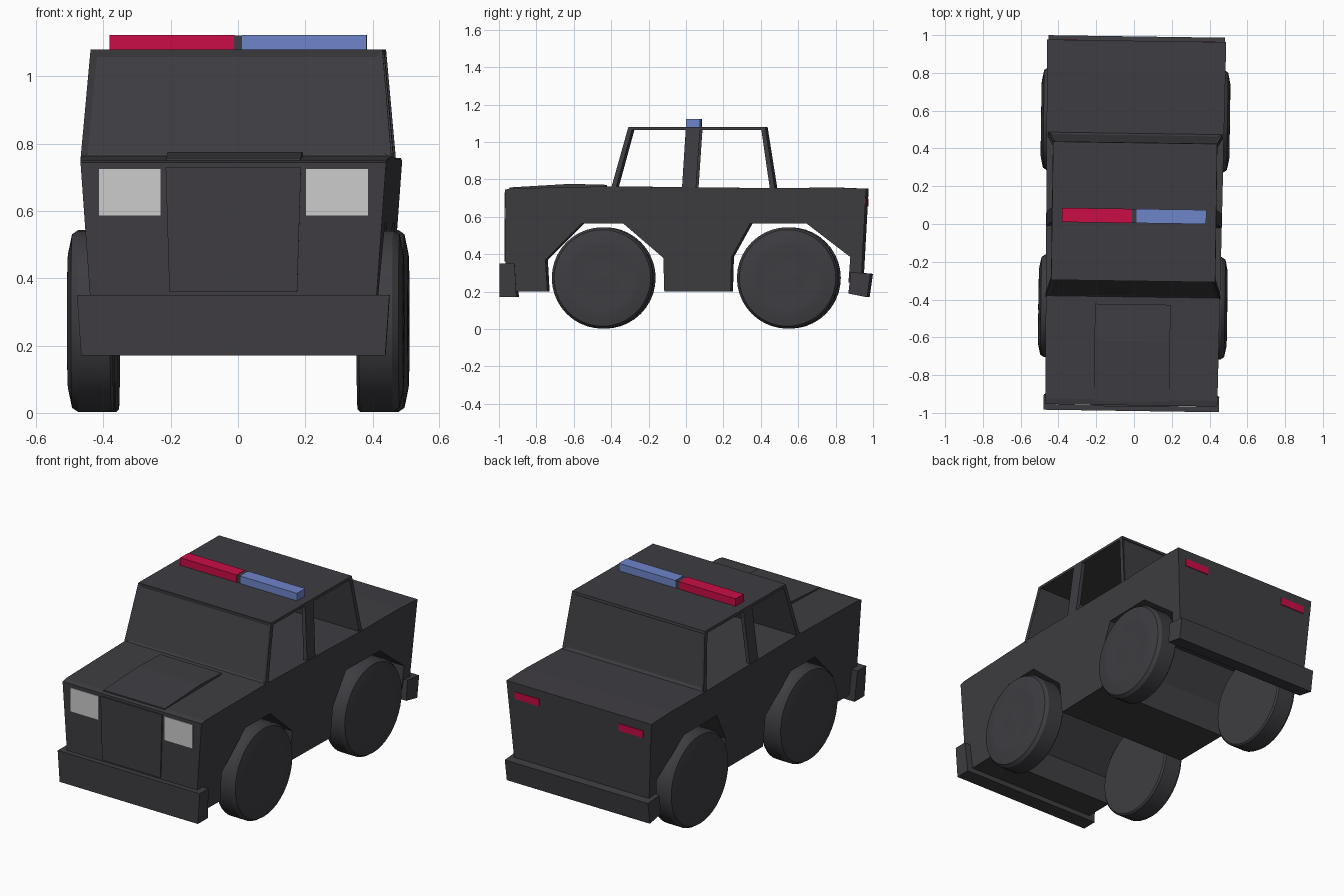
import bpy, bmesh, math
from mathutils import Matrix, Vector

if "Cube" in bpy.data.objects:
    bpy.data.objects.remove(bpy.data.objects["Cube"])

YAW = Matrix.Rotation(-0.0145, 4, 'Z')   # the whole car sits slightly turned


def material(name, rgb):
    m = bpy.data.materials.new(name)
    m.diffuse_color = (*rgb, 1)
    m.use_nodes = True
    m.node_tree.nodes["Principled BSDF"].inputs["Base Color"].default_value = m.diffuse_color
    return m


DARK = material("dark_grey", (0.048, 0.046, 0.053))
RED = material("red", (0.59, 0.004, 0.062))
BLUE = material("blue", (0.155, 0.235, 0.59))
LAMP = material("light_grey", (0.6, 0.6, 0.6))


def finish(bm, name, mat):
    bmesh.ops.recalc_face_normals(bm, faces=bm.faces)
    bm.transform(YAW)
    mesh = bpy.data.meshes.new(name)
    bm.to_mesh(mesh)
    bm.free()
    mesh.materials.append(mat)
    ob = bpy.data.objects.new(name, mesh)
    bpy.context.collection.objects.link(ob)
    return ob


def prism(name, profile, x0, x1, mat=DARK, width=None, inset_dir=None):
    """Extrude a (y, z) profile along x; width(y, z) scales x to taper the sides."""
    bm = bmesh.new()
    ends = []
    for x in (x0, x1):
        ends.append([bm.verts.new((x * (width(y, z) if width else 1), y, z))
                     for y, z in profile])
        bm.faces.new(ends[-1])
    n = len(profile)
    for i in range(n):
        j = (i + 1) % n
        bm.faces.new((ends[0][i], ends[0][j], ends[1][j], ends[1][i]))
    if inset_dir:   # recessed glass pane
        bmesh.ops.recalc_face_normals(bm, faces=bm.faces)
        pane = [f for f in bm.faces
                if f.normal.y * inset_dir > 0.7 and f.calc_area() > 0.1]
        bmesh.ops.inset_individual(bm, faces=pane, thickness=0.028, depth=-0.009)
    return finish(bm, name, mat)


def box(y0, y1, z0, z1):
    return [(y0, z0), (y1, z0), (y1, z1), (y0, z1)]


def body_width(y, z):
    return 0.425 + (z - 0.2) / 0.56 * 0.04 + 0.010 * y


def cabin_width(y, z):
    return 0.462 - (z - 0.76) / 0.32 * 0.028


# Body with full-width wheel arches
prism("body", [
    (-0.96, 0.745), (-0.96, 0.35), (-0.95, 0.2), (-0.735, 0.2), (-0.745, 0.37),
    (-0.55, 0.565), (-0.33, 0.565), (-0.115, 0.38), (-0.11, 0.2),
    (0.245, 0.2), (0.25, 0.385), (0.35, 0.565), (0.65, 0.565), (0.885, 0.385),
    (0.875, 0.25), (0.943, 0.25), (0.97, 0.75), (0.8, 0.757), (0.48, 0.753),
    (-0.39, 0.763), (-0.93, 0.752)], -1, 1, width=body_width)

# Hood panel and grille panel
prism("hood_panel", [(-0.94, 0.74), (-0.425, 0.74), (-0.425, 0.771),
                     (-0.62, 0.776), (-0.94, 0.757)], -0.2, 0.2)
prism("grille_panel", box(-0.967, -0.955, 0.36, 0.73), -1, 1,
      width=lambda y, z: 0.19 + (z - 0.36) * 0.03)

# Bumpers
prism("front_bumper", [(-0.99, 0.17), (-0.9, 0.17), (-0.91, 0.35), (-0.99, 0.35)],
      -1, 1, width=lambda y, z: 0.452 + (z - 0.17) * 0.07)
prism("rear_bumper", [(0.875, 0.19), (0.975, 0.17), (0.993, 0.295), (0.888, 0.305)],
      -0.468, 0.468)

# Cabin: framed windscreens, roof and open side windows
prism("windscreen", [(-0.393, 0.755), (-0.367, 0.755), (-0.278, 1.08), (-0.302, 1.08)],
      -1, 1, width=cabin_width, inset_dir=-1)
prism("rear_window", [(0.455, 0.75), (0.482, 0.75), (0.43, 1.08), (0.407, 1.08)],
      -1, 1, width=cabin_width, inset_dir=1)
prism("roof", [(-0.298, 1.064), (0.432, 1.064), (0.43, 1.08), (-0.302, 1.08)],
      -1, 1, width=cabin_width)
for s, side in ((-1, "left"), (1, "right")):
    prism(side + "_door_pillar", [(-0.015, 0.75), (0.06, 0.75), (0.082, 1.07), (0.005, 1.07)],
          s * 0.95, s, width=cabin_width)

# Roof light bar
prism("light_bar_red", box(0.005, 0.08, 1.075, 1.124), -0.382, -0.012, RED)
prism("light_bar_blue", box(0.005, 0.08, 1.075, 1.124), 0.012, 0.382, BLUE)
prism("light_bar_centre", box(0.007, 0.078, 1.075, 1.122), -0.013, 0.013)

# Headlights and tail lights
for s, side in ((-1, "left"), (1, "right")):
    prism(side + "_headlight", box(-0.964, -0.957, 0.587, 0.725), s * 0.216, s * 0.4, LAMP)
    prism(side + "_tail_light", [(0.96, 0.655), (0.969, 0.655), (0.971, 0.698), (0.962, 0.698)],
          s * 0.26, s * 0.42, RED)

# Wheels: spun profile of (radius, x)
TYRE = [(0, 0.362), (0.262, 0.362), (0.271, 0.37), (0.271, 0.468), (0.258, 0.487),
        (0.2, 0.499), (0.17, 0.5), (0.13, 0.496), (0.06, 0.499), (0, 0.501)]
for wy, end in ((-0.44, "front"), (0.55, "rear")):
    for s, side in ((-1, "left"), (1, "right")):
        bm = bmesh.new()
        c = Vector((0, wy, 0.273))
        vs = [bm.verts.new((s * x, wy, 0.273 + r)) for r, x in TYRE]
        es = [bm.edges.new(p) for p in zip(vs, vs[1:])]
        bmesh.ops.spin(bm, geom=vs + es, cent=c, axis=(1, 0, 0),
                       angle=2 * math.pi, steps=40)
        bmesh.ops.remove_doubles(bm, verts=bm.verts, dist=1e-4)
        ob = finish(bm, f"{end}_{side}_wheel", DARK)
        bpy.ops.object.select_all(action='DESELECT')
        ob.select_set(True)
        bpy.context.view_layer.objects.active = ob
        bpy.ops.object.shade_smooth_by_angle(angle=math.radians(30))
